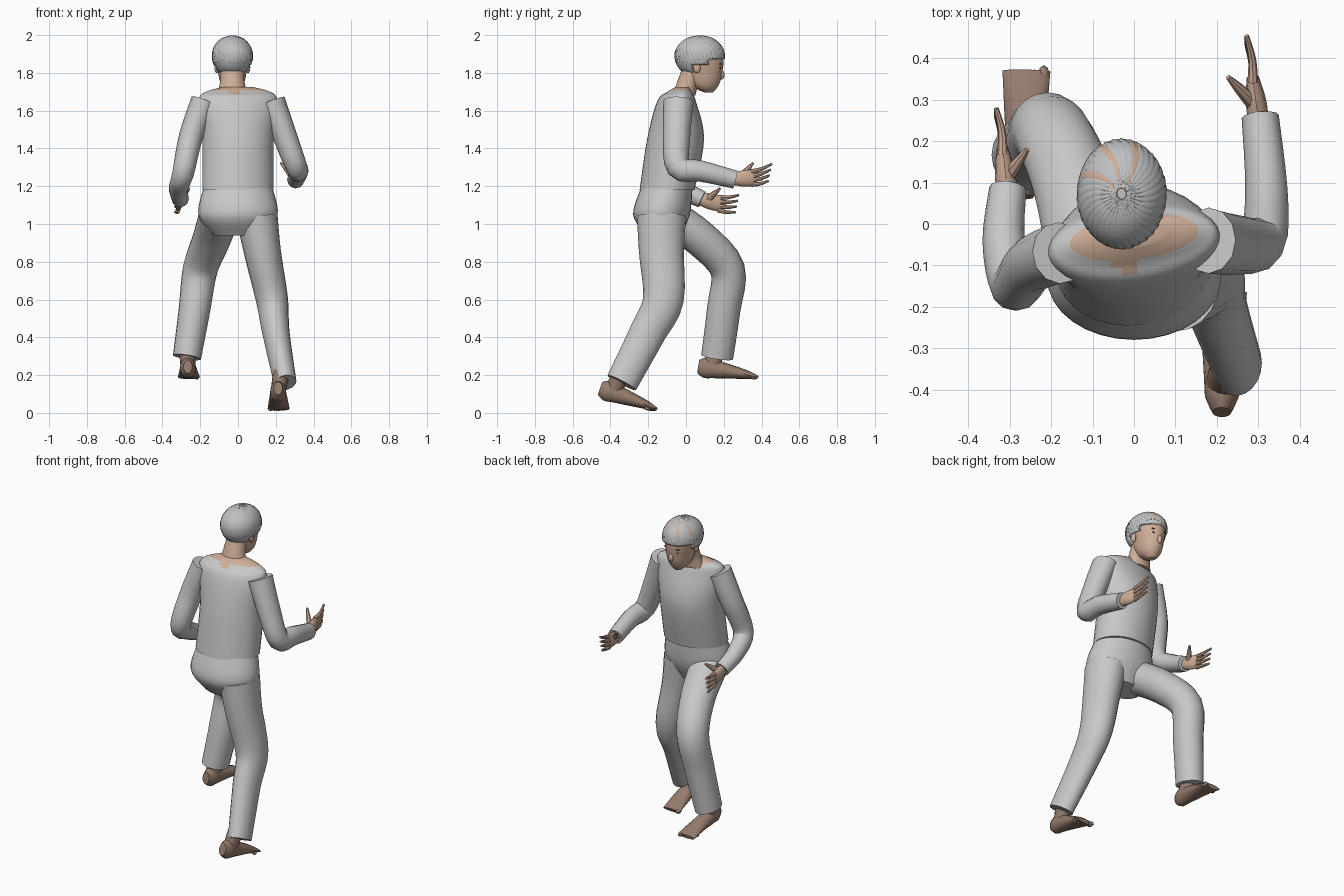
import bpy, bmesh, math, random
from mathutils import Vector, Matrix

random.seed(4)
cube = bpy.data.objects.get("Cube")
if cube:
    bpy.data.objects.remove(cube, do_unlink=True)


def material(name, *rgb):
    made = bpy.data.materials.new(name)
    made.use_nodes = True
    made.diffuse_color = (*rgb, 1)
    made.node_tree.nodes["Principled BSDF"].inputs["Base Color"].default_value = (*rgb, 1)
    return made


CLOTH = material("grey cloth", .58, .58, .58)
HAIR = material("grey hair", .52, .53, .54)
SKIN = material("skin", .62, .42, .31)
FEET = material("dark skin", .3, .2, .15)
DARK = material("dark brown", .06, .04, .03)
HEAD_X = -.03
parts = []


def finish(name, bm, colour):
    bmesh.ops.recalc_face_normals(bm, faces=bm.faces)
    mesh = bpy.data.meshes.new(name)
    bm.to_mesh(mesh)
    bm.free()
    mesh.materials.append(colour)
    part = bpy.data.objects.new(name, mesh)
    bpy.context.collection.objects.link(part)
    parts.append(part)
    return part


def spline(rings, steps):
    """Smooth in-between rings through the given ones."""
    out = []
    last = len(rings) - 1
    for i in range(last):
        near = [rings[max(0, min(last, i + k))] for k in (-1, 0, 1, 2)]
        for s in range(steps):
            t = s / steps
            out.append([b + .5 * t * (c - a + t * (2 * a - 5 * b + 4 * c - d + t * (3 * (b - c) + d - a)))
                        for a, b, c, d in zip(*near)])
    return out + [list(rings[-1])]


def loft(name, rings, colour, sides=16, steps=4, across=(1, 0, 0), level=False):
    """Skin elliptical rings (x, y, z, half width, half depth) into a closed tube."""
    rings = spline(rings, steps)
    centres = [Vector(ring[:3]) for ring in rings]
    bm = bmesh.new()
    loops = []
    for i, (centre, ring) in enumerate(zip(centres, rings)):
        along = centres[min(i + 1, len(rings) - 1)] - centres[max(i - 1, 0)]
        along = Vector((0, 0, 1)) if level else along.normalized()
        side = Vector(across)
        side = (side - along * side.dot(along)).normalized()
        depth = along.cross(side)
        turns = [math.tau * k / sides for k in range(sides)]
        loops.append([bm.verts.new(centre + side * ring[3] * math.cos(t) + depth * ring[4] * math.sin(t))
                      for t in turns])
    for lower, upper in zip(loops, loops[1:]):
        for k in range(sides):
            bm.faces.new((lower[k - 1], lower[k], upper[k], upper[k - 1]))
    bm.faces.new(loops[0])
    bm.faces.new(loops[-1])
    return finish(name, bm, colour)


def column(name, x, rows, colour, across=(1, 0, 0)):
    """Level rings given as (y, z, half width, half depth)."""
    return loft(name, [(x, *row) for row in rows], colour, 32, 6, across, True)


def limb(name, points, start, end, colour, sides=16, across=(1, 0, 0)):
    """Tube along points whose section tapers evenly from start to end."""
    rings = []
    for i, point in enumerate(points):
        section = Vector(start).lerp(Vector(end), i / (len(points) - 1))
        rings.append((*point, *section))
    return loft(name, rings, colour, sides, across=across)


def ball(name, centre, radii, colour, segments=12):
    bm = bmesh.new()
    bmesh.ops.create_uvsphere(bm, u_segments=segments, v_segments=segments, radius=1,
                              matrix=Matrix.Translation(centre) @ Matrix.Diagonal((*radii, 1)))
    return finish(name, bm, colour)


# Shirt with a skin-coloured V neckline
shirt = column("shirt", 0, [(-.1, 1.18, .19, .145), (-.055, 1.45, .19, .15), (-.05, 1.65, .21, .1),
                            (-.035, 1.7, .17, .06), (-.02, 1.725, .08, .035)], CLOTH, (1, .12, 0))
shirt.data.materials.append(SKIN)
for face in shirt.data.polygons:
    off = abs(face.center.x + .02)
    if off < .17 and face.center.z > min(1.703, 1.675 + .8 * off):
        face.material_index = 1

# Trousers
column("trouser_seat", 0, [(-.12, .94, .13, .09), (-.13, 1.05, .21, .15), (-.1, 1.2, .18, .135)], CLOTH)
limb("left_trouser_leg", [(.1, -.13, 1.04), (.13, -.13, .85), (.18, -.12, .6), (.2, -.2, .43),
                          (.25, -.34, .16)], (.11, .13), (.06, .085), CLOTH, 20)
limb("right_trouser_leg", [(-.1, -.09, 1.04), (-.14, .08, .92), (-.2, .22, .76), (-.23, .2, .55),
                           (-.27, .165, .295)], (.11, .1), (.075, .085), CLOTH, 20)

# Sleeves
limb("left_sleeve", [(.18, -.04, 1.65), (.25, -.05, 1.46), (.31, -.04, 1.3), (.32, .08, 1.28),
                     (.305, .26, 1.235)], (.07, .08), (.045, .048), CLOTH, 12)
limb("right_sleeve", [(-.18, -.07, 1.65), (-.25, -.1, 1.46), (-.29, -.15, 1.27), (-.315, -.04, 1.19),
                      (-.305, .085, 1.13)], (.07, .075), (.045, .045), CLOTH, 12)


# Hands: palm, four fanned fingers and a raised thumb
def hand(side, wrist, knuckles, lift, inward):
    wrist, knuckles = Vector(wrist), Vector(knuckles)
    loft(side + "_palm", [(*wrist, .024, .027), (*wrist.lerp(knuckles, .5), .025, .042),
                          (*knuckles, .015, .042)], SKIN, 12)
    for i in range(4):
        base = knuckles + Vector((0, -.012, .033 - i * .022))
        tip = knuckles + Vector((-.015, .1 - i * .006, lift - i * .03))
        bend = base.lerp(tip, .5) + Vector((.006, 0, -.006))
        limb(f"{side}_finger_{i + 1}", [base, bend, tip], (.013, .014), (.006, .006), SKIN, 8)
    base = wrist.lerp(knuckles, .4)
    tip = knuckles + Vector((inward * .06, 0, .08))
    limb(side + "_thumb", [base, base.lerp(tip, .6), tip], (.02, .022), (.006, .006), SKIN, 8, (1, .3, .3))


hand("left", (.303, .235, 1.238), (.287, .355, 1.243), .075, -1)
hand("right", (-.305, .06, 1.135), (-.318, .18, 1.108), .045, 1)


# Bare feet: the sole runs from heel to toe, with toes shrinking outward
def foot(side, heel, toe, shin, inner):
    heel, toe = Vector(heel), Vector(toe)
    rings = []
    for i in range(9):
        t = i / 8
        rounding = min(1, .6 + 4 * t)
        half = .048 * (1 - t) ** .8 + .012
        centre = heel.lerp(toe, t) + Vector((0, 0, half))
        rings.append((*centre, (.038 + .02 * t) * rounding, half * rounding))
    loft(side + "_foot", rings, FEET, steps=2)
    limb(side + "_ankle", [shin, heel.lerp(toe, .25) + Vector((0, 0, .06))], (.045, .05), (.04, .045), FEET)
    for i in range(5):
        size = Vector((.014, .024, .014)) * (1 - i * .1)
        spread = Vector((inner * (.042 - i * .022), -.01 - i * .008, .013))
        ball(f"{side}_toe_{i + 1}", toe + spread, size, FEET, 8)


foot("left", (.212, -.455, .07), (.215, -.165, .01), (.235, -.33, .25), -1)
foot("right", (-.266, .065, .185), (-.26, .37, .178), (-.27, .155, .37), 1)

# Neck and head
column("neck", HEAD_X, [(-.01, 1.68, .085, .06), (.01, 1.75, .065, .058), (.05, 1.85, .06, .06)], SKIN)
column("head", HEAD_X, [(.12, 1.695, .02, .02), (.1, 1.73, .055, .07), (.09, 1.79, .073, .1),
                        (.075, 1.9, .085, .12), (.07, 1.98, .035, .05)], SKIN)
ball("nose", (HEAD_X, .188, 1.79), (.015, .016, .026), SKIN)
ball("mouth", (HEAD_X, .169, 1.745), (.022, .008, .005), FEET)
for side, sign in (("left", 1), ("right", -1)):
    ball(side + "_ear", (HEAD_X + sign * .083, .058, 1.83), (.012, .02, .032), SKIN)
    ball(side + "_eye", (HEAD_X + sign * .032, .178, 1.825), (.013, .008, .005), DARK)
    ball(side + "_eyebrow", (HEAD_X + sign * .034, .182, 1.847), (.02, .007, .004), DARK)


# Hair cap trimmed along the hairline
def below_hairline(face):
    middle = face.calc_center_median()
    line = 1.8 if middle.y < .035 else 1.845 if middle.y < .13 else 1.875
    return middle.z < line


centre, size = Vector((HEAD_X, .073, 1.885)), Vector((.108, .133, .11))
cap = ball("hair_cap", centre, size, HAIR, 32)
bm = bmesh.new()
bm.from_mesh(cap.data)
bmesh.ops.delete(bm, geom=[face for face in bm.faces if below_hairline(face)], context="FACES")
bm.to_mesh(cap.data)
bm.free()
cap.modifiers.new("thickness", "SOLIDIFY").thickness = .012

# Locks swept from the crown, with a few gaps of bare scalp in front
LOCKS = 34
for i in range(LOCKS):
    heading = math.tau * i / LOCKS
    front = math.sin(heading) > .25
    reach = (1.5 if front else 1.8) + random.uniform(-.1, .1)
    path = []
    for k in range(5):
        t = k / 4
        fall = .1 + (reach - .1) * t
        turn = heading + .3 * fall
        spot = Vector((math.sin(fall) * math.cos(turn), math.sin(fall) * math.sin(turn), math.cos(fall)))
        path.append((*(centre + spot * size), .003 + .011 * math.sin(math.pi * t), .005 - .003 * t))
    loft(f"hair_lock_{i + 1}", path, SKIN if front and i % 4 == 1 else HAIR, 6, 3,
         (-math.sin(heading + .3), math.cos(heading + .3), 0))

# Smooth shading that keeps sharp edges
bpy.ops.object.select_all(action="DESELECT")
for part in parts:
    part.select_set(True)
bpy.context.view_layer.objects.active = shirt
bpy.ops.object.shade_smooth_by_angle(angle=math.radians(40))
